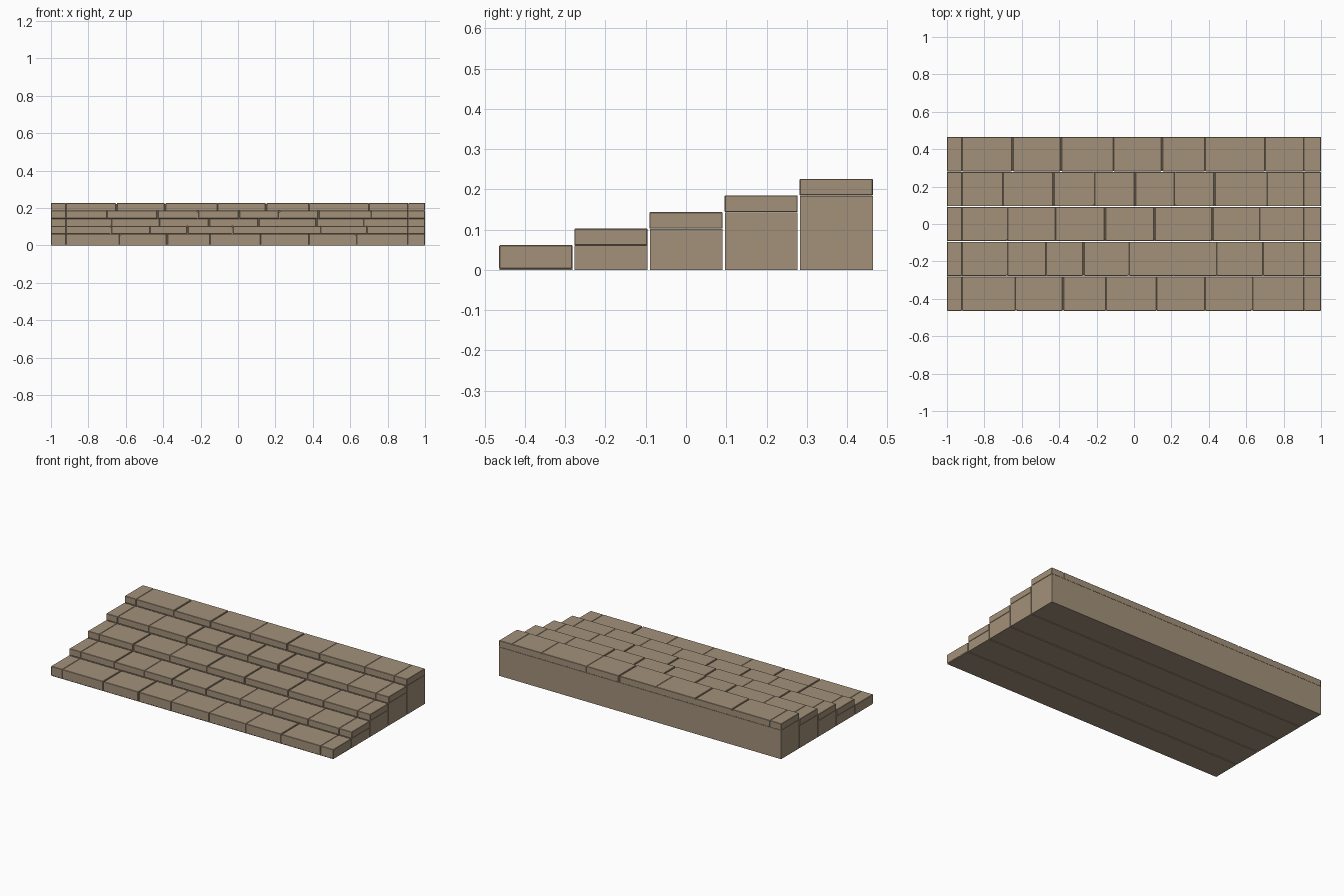
import bpy
import bmesh
from mathutils import Matrix

cube = bpy.data.objects.get("Cube")
if cube:
    bpy.data.objects.remove(cube, do_unlink=True)

stone = bpy.data.materials.new("tan_stone")
stone.use_nodes = True
COLOUR = (0.37, 0.285, 0.195, 1)
stone.diffuse_color = COLOUR
stone.node_tree.nodes["Principled BSDF"].inputs["Base Color"].default_value = COLOUR


def add_box(bm, lo, hi):
    size = [b - a for a, b in zip(lo, hi)]
    mid = [(a + b) / 2 for a, b in zip(lo, hi)]
    bmesh.ops.create_cube(bm, size=1, matrix=Matrix.Translation(mid) @ Matrix.Diagonal((*size, 1)))


def make_object(name, boxes, bevel=0):
    bm = bmesh.new()
    for lo, hi in boxes:
        add_box(bm, lo, hi)
    if bevel:
        bmesh.ops.bevel(bm, geom=bm.edges[:], offset=bevel, segments=1, affect='EDGES')
    mesh = bpy.data.meshes.new(name)
    bm.to_mesh(mesh)
    bm.free()
    mesh.materials.append(stone)
    obj = bpy.data.objects.new(name, mesh)
    bpy.context.collection.objects.link(obj)


# Open joints and tight joints along each step, lowest step first
STEPS = [
    ([-0.63, -0.38, 0.63], [-0.92, -0.15, 0.12, 0.38, 0.91]),
    ([-0.68, -0.27, -0.03], [-0.92, -0.47, 0.21, 0.44, 0.69, 0.91]),
    ([-0.68, -0.155, 0.11, 0.42], [-0.92, -0.42, 0.67, 0.91]),
    ([-0.43, -0.215, 0.005, 0.22, 0.43], [-0.92, -0.70, 0.71, 0.91]),
    ([-0.65, -0.39, 0.15], [-0.92, -0.11, 0.38, 0.70, 0.91]),
]
DEPTH, PITCH, RISE = 0.182, 0.1865, 0.0412

for i, (open_joints, tight_joints) in enumerate(STEPS):
    front = -0.464 + PITCH * i
    back = front + DEPTH
    base = 0.02 + RISE * i if i else 0.003
    top = 0.0615 + RISE * i

    # Row of bevelled stone blocks
    gaps = sorted([(x, 0.0035) for x in open_joints] + [(x, 0.0005) for x in tight_joints])
    edges = [(-1, 0)] + gaps + [(1, 0)]
    blocks = [((a + ga, front, base), (b - gb, back, top))
              for (a, ga), (b, gb) in zip(edges, edges[1:])]
    make_object(f"step_{i + 1}_blocks", blocks, 0.002)

    # Mortar behind the joints
    make_object(f"step_{i + 1}_mortar",
                [((-0.996, front + 0.006, base), (0.996, back - 0.0005, top - 0.006))])

    # Solid support below the blocks
    support_top = base - 0.001 if i else 0.005
    make_object(f"step_{i + 1}_support",
                [((-0.999, front + 0.001, 0), (0.999, back, support_top))])
